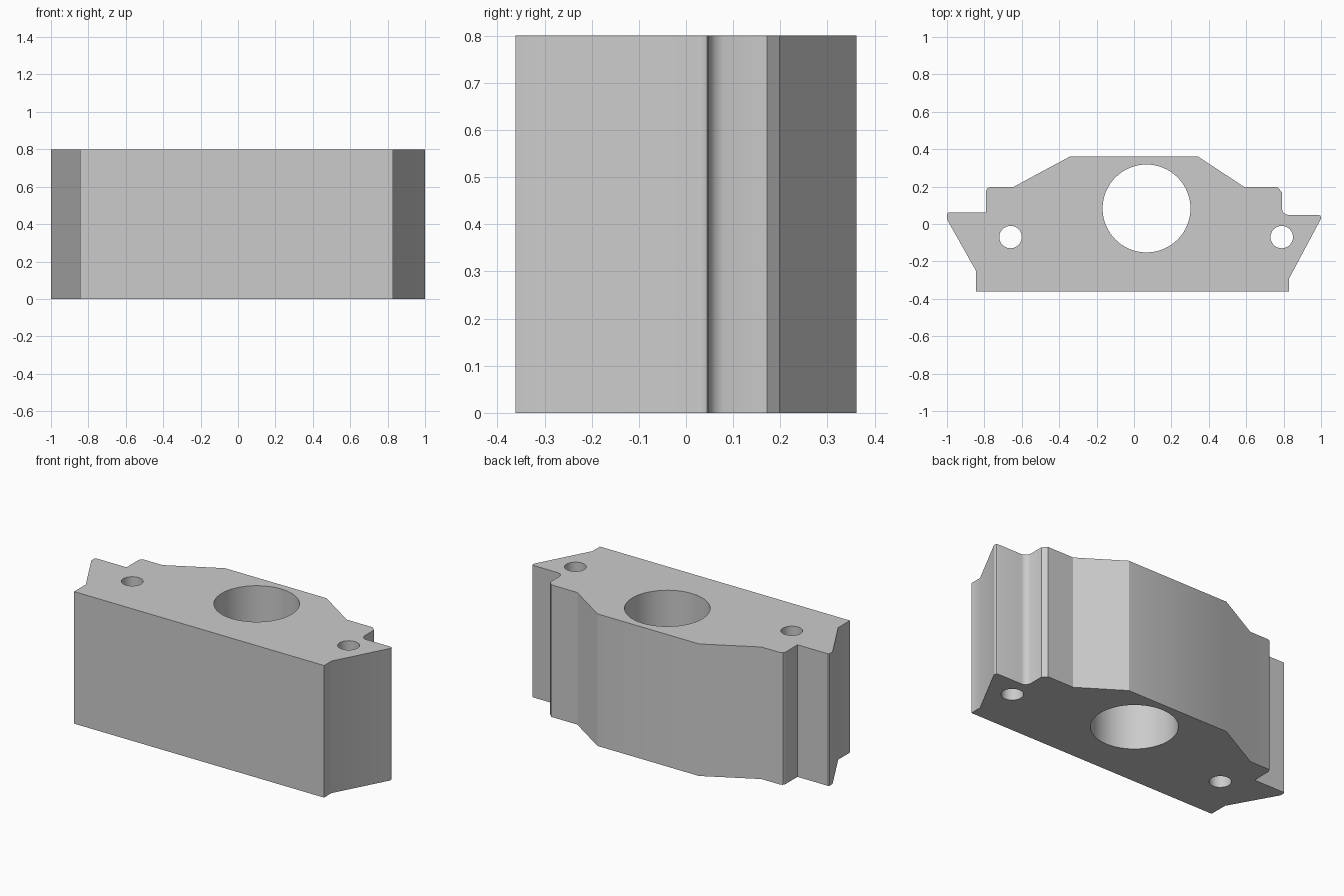
import bpy
import bmesh
from math import cos, sin, tau, radians

cube = bpy.data.objects.get("Cube")
if cube:
    bpy.data.objects.remove(cube, do_unlink=True)

HEIGHT = 0.8

grey = bpy.data.materials.new("plain grey")
grey.use_nodes = True
grey.diffuse_color = (0.6, 0.6, 0.6, 1)
grey.node_tree.nodes["Principled BSDF"].inputs["Base Color"].default_value = grey.diffuse_color

# Plan outline of the block, anticlockwise from the front right corner
outline = [
    (-0.845, -0.362), (0.83, -0.362), (0.83, -0.29),
    (0.998, 0.025), (1.0, 0.035), (0.997, 0.044), (0.988, 0.048),
    (0.825, 0.048), (0.81, 0.052), (0.797, 0.063), (0.79, 0.08),
    (0.79, 0.172), (0.765, 0.198), (0.59, 0.198),
    (0.34, 0.362), (-0.34, 0.362), (-0.645, 0.198),
    (-0.77, 0.198), (-0.783, 0.192), (-0.79, 0.178),
    (-0.79, 0.061), (-0.994, 0.061), (-1.0, 0.055), (-1.0, 0.025),
    (-0.845, -0.25),
]


def circle(x, y, radius, sides):
    return [(x + radius * cos(tau * i / sides), y + radius * sin(tau * i / sides))
            for i in range(sides)]


# Central bore and the two bolt holes
loops = [outline, circle(0.067, 0.083, 0.235, 64),
         circle(-0.66, -0.07, 0.06, 32), circle(0.79, -0.07, 0.06, 32)]

# Filled plan curve, extruded to the full height
curve = bpy.data.curves.new("block_plan", 'CURVE')
curve.dimensions = '2D'
curve.fill_mode = 'BOTH'
curve.extrude = HEIGHT / 2
for loop in loops:
    spline = curve.splines.new('POLY')
    spline.points.add(len(loop) - 1)
    for point, (x, y) in zip(spline.points, loop):
        point.co = (x, y, 0, 1)
    spline.use_cyclic_u = True

plan = bpy.data.objects.new("block_plan", curve)
bpy.context.collection.objects.link(plan)
bpy.context.view_layer.update()
mesh = bpy.data.meshes.new_from_object(
    plan.evaluated_get(bpy.context.evaluated_depsgraph_get()))
bpy.data.objects.remove(plan, do_unlink=True)

# Weld the caps to the walls and stand the block on the floor
bm = bmesh.new()
bm.from_mesh(mesh)
bmesh.ops.remove_doubles(bm, verts=bm.verts, dist=0.0005)
bmesh.ops.translate(bm, verts=bm.verts, vec=(0, 0, HEIGHT / 2))
bmesh.ops.recalc_face_normals(bm, faces=bm.faces)
bm.to_mesh(mesh)
bm.free()
mesh.materials.clear()
mesh.materials.append(grey)

block = bpy.data.objects.new("mounting_block", mesh)
bpy.context.collection.objects.link(block)
bpy.ops.object.select_all(action='DESELECT')
block.select_set(True)
bpy.context.view_layer.objects.active = block
bpy.ops.object.shade_smooth_by_angle(angle=radians(30))
